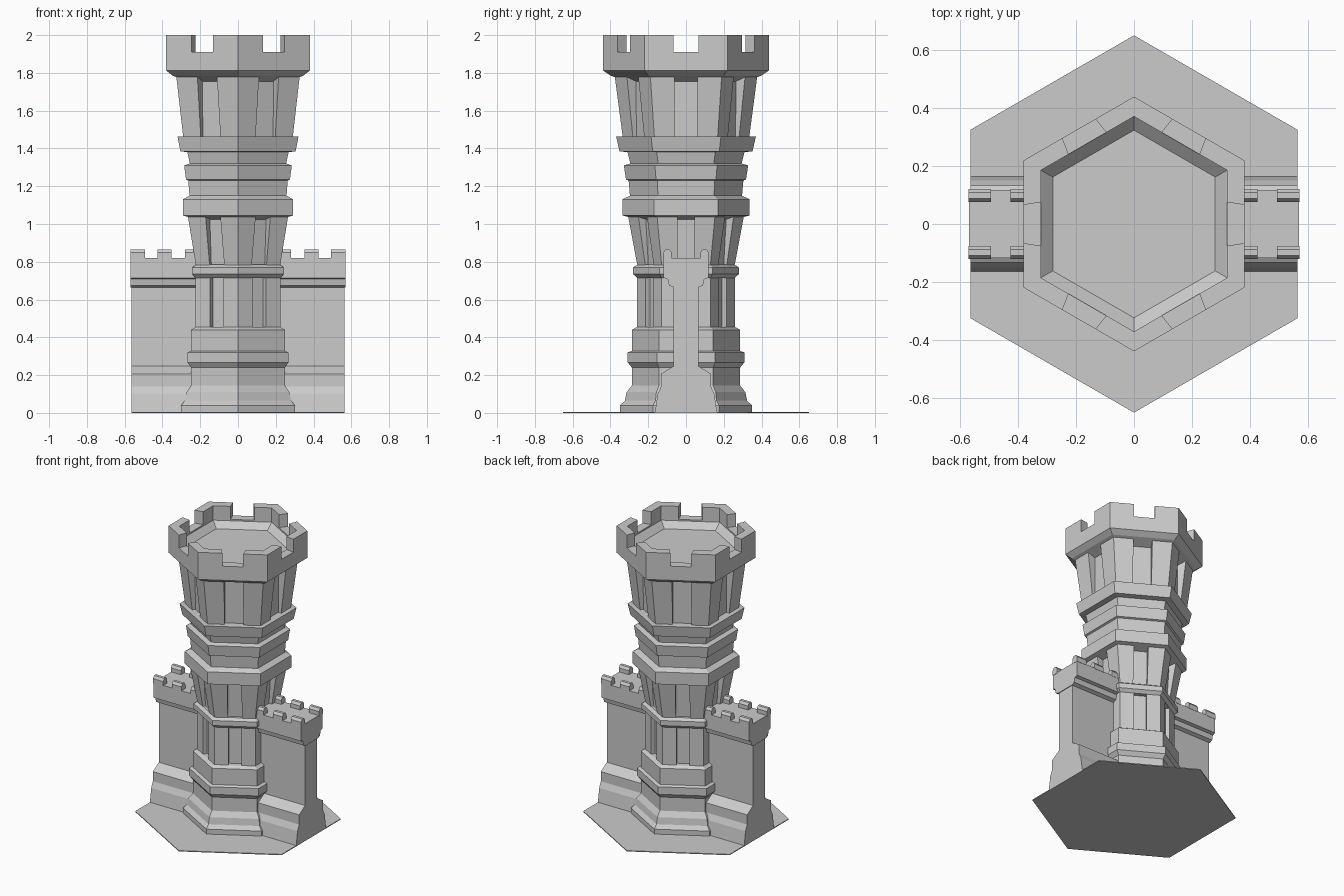
import bpy, bmesh
from math import cos, sin, tan, radians

if "Cube" in bpy.data.objects:
    bpy.data.objects.remove(bpy.data.objects["Cube"])

T30 = tan(radians(30))


def loft(name, rings):
    """Solid through a stack of matching 3D loops, capped at both ends."""
    bm = bmesh.new()
    loops = [[bm.verts.new(p) for p in ring] for ring in rings]
    n = len(loops[0])
    for lo, hi in zip(loops, loops[1:]):
        for i in range(n):
            j = (i + 1) % n
            bm.faces.new((lo[i], lo[j], hi[j], hi[i]))
    bm.faces.new(loops[0][::-1])
    bm.faces.new(loops[-1])
    bmesh.ops.recalc_face_normals(bm, faces=bm.faces)
    me = bpy.data.meshes.new(name)
    bm.to_mesh(me)
    bm.free()
    ob = bpy.data.objects.new(name, me)
    bpy.context.collection.objects.link(ob)
    return ob


def face_point(k, out, side, z):
    """Point at distance out along hexagon face k, shifted sideways."""
    a = radians(60 * k)
    return (out * cos(a) - side * sin(a), out * sin(a) + side * cos(a), z)


def hex_stack(name, profile):
    """Hexagonal solid from (apothem, z) pairs."""
    return loft(name, [[face_point(k, a, -a * T30, z) for k in range(6)]
                       for a, z in profile])


def fluted_shaft(name, w, levels):
    """Hexagonal shaft with a slot in each face: levels of (apothem, depth, z)."""
    rings = []
    for a, d, z in levels:
        ring = []
        for k in range(6):
            for out, side in ((a, -a * T30), (a, -w), (a - d, -w), (a - d, w), (a, w)):
                ring.append(face_point(k, out, side, z))
        rings.append(ring)
    return loft(name, rings)


def wall_bar(name, profile, x0, x1):
    """Extrude a (y, z) profile along x."""
    return loft(name, [[(x, y, z) for y, z in profile] for x in (x0, x1)])


def mirrored(half):
    return half + [(-y, z) for y, z in reversed(half)]


# ground plate
hex_stack("ground_plate", [(0.563, 0), (0.563, 0.006)])

# tower, bottom to top
hex_stack("tower_base", [
    (0.302, 0), (0.302, 0.04), (0.28, 0.065), (0.272, 0.11), (0.248, 0.145),
    (0.248, 0.24), (0.268, 0.268), (0.268, 0.32), (0.248, 0.328),
    (0.248, 0.44), (0.224, 0.455)])
fluted_shaft("lower_shaft", 0.041, [(0.224, 0.028, 0.45), (0.224, 0.028, 0.73)])
hex_stack("lower_ring", [(0.224, 0.715), (0.243, 0.735), (0.243, 0.77), (0.222, 0.785)])
fluted_shaft("middle_shaft", 0.045, [(0.222, 0.018, 0.775), (0.266, 0.045, 1.045)])
hex_stack("middle_rings", [
    (0.22, 1.025), (0.292, 1.045), (0.292, 1.13), (0.257, 1.15), (0.263, 1.23),
    (0.275, 1.235), (0.285, 1.31), (0.255, 1.32), (0.268, 1.38),
    (0.305, 1.385), (0.32, 1.462), (0.28, 1.464)])
fluted_shaft("upper_shaft", 0.06, [(0.29, 0.022, 1.46), (0.327, 0.055, 1.785)])
hex_stack("crown", [
    (0.27, 1.755), (0.345, 1.785), (0.38, 1.812), (0.38, 1.91),
    (0.321, 1.91), (0.321, 1.90), (0.28, 1.86)])

# six corner battlements around the crown
for k in range(6):
    a, b = 0.38, 0.321
    loft("crown_battlement", [[
        face_point(k, a, 0.066, z), face_point(k, a, a * T30, z),
        face_point(k + 1, a, -0.066, z), face_point(k + 1, b, -0.075, z),
        face_point(k, b, b * T30, z), face_point(k, b, 0.075, z)]
        for z in (1.90, 2.0)])

# side walls with battlements, one each side of the tower
body = mirrored([(0.165, 0), (0.15, 0.10), (0.132, 0.14), (0.132, 0.207),
                 (0.066, 0.247), (0.066, 0.70)])
parapet = mirrored([(0.066, 0.665), (0.09, 0.675), (0.097, 0.708),
                    (0.118, 0.715), (0.118, 0.82)])
block = [(0.12, 0.815), (0.12, 0.848), (0.108, 0.865), (0.088, 0.865),
         (0.076, 0.848), (0.076, 0.815)]
for s in (-1, 1):
    wall_bar("side_wall", body, s * 0.12, s * 0.563)
    wall_bar("wall_parapet", parapet, s * 0.12, s * 0.568)
    for x0, x1 in ((0.492, 0.57), (0.352, 0.425), (0.21, 0.28)):
        for f in (-1, 1):
            wall_bar("wall_battlement", [(f * y, z) for y, z in block], s * x0, s * x1)
